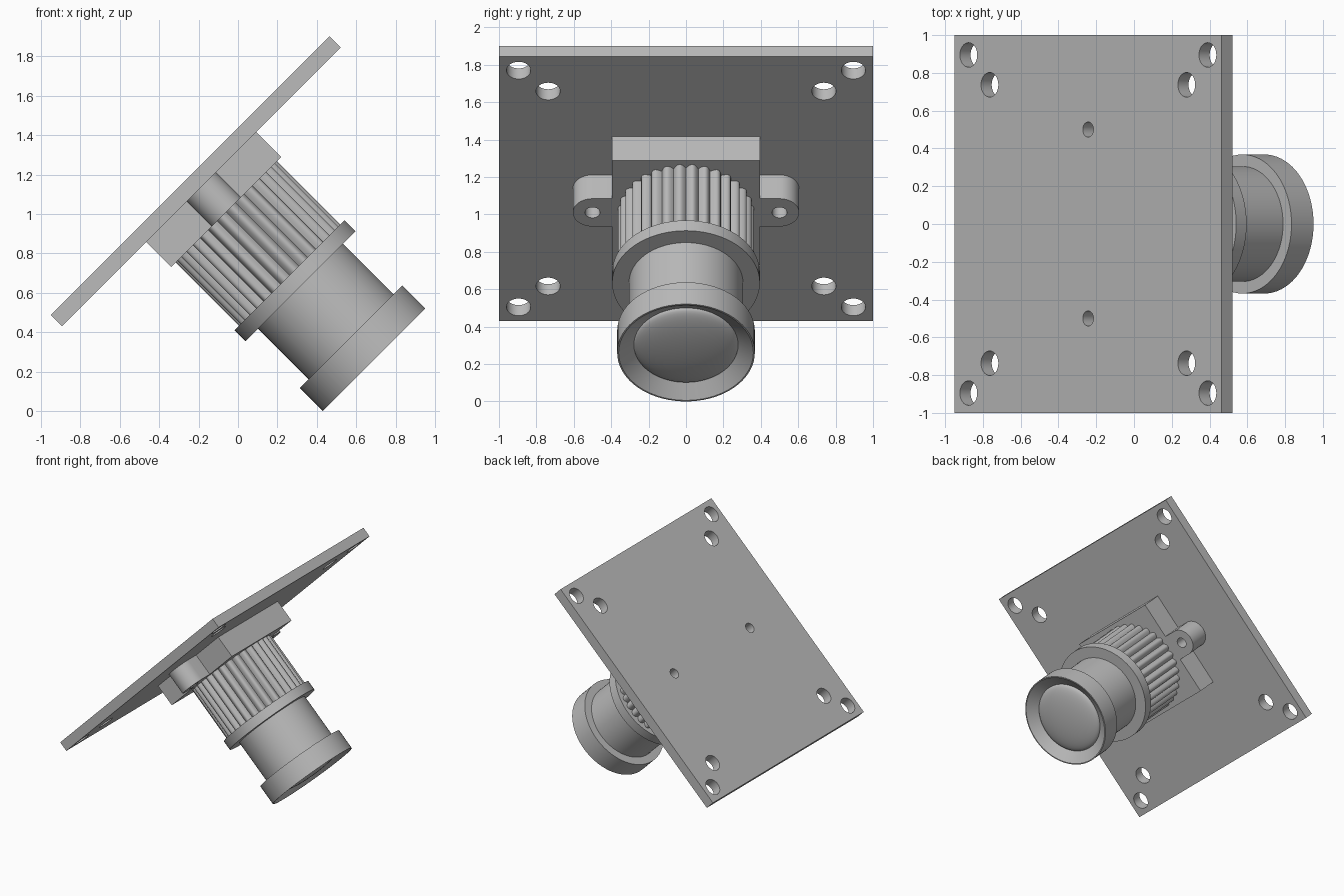
import bpy, bmesh
from math import sin, cos, pi, radians, sqrt
from mathutils import Matrix

if "Cube" in bpy.data.objects:
    bpy.data.objects.remove(bpy.data.objects["Cube"])

grey = bpy.data.materials.new("plain_grey")
grey.use_nodes = True
GREY = (0.5, 0.5, 0.5, 1)
grey.diffuse_color = GREY
grey.node_tree.nodes["Principled BSDF"].inputs["Base Color"].default_value = GREY

# Whole assembly is tilted: local z is the lens axis, pointing out and down
a = sqrt(0.5)
TILT = Matrix(((a, 0, a, -0.243), (0, -1, 0, 0), (a, 0, -a, 1.194), (0, 0, 0, 1)))


def add_object(name, bm):
    bmesh.ops.recalc_face_normals(bm, faces=bm.faces)
    mesh = bpy.data.meshes.new(name)
    bm.to_mesh(mesh)
    bm.free()
    obj = bpy.data.objects.new(name, mesh)
    bpy.context.collection.objects.link(obj)
    mesh.materials.append(grey)
    obj.matrix_world = TILT
    return obj


def prism(name, points, z0, z1):
    """Extrude a flat outline along the lens axis."""
    bm = bmesh.new()
    face = bm.faces.new([bm.verts.new((x, y, z0)) for x, y in points])
    new = bmesh.ops.extrude_face_region(bm, geom=[face])["geom"]
    verts = [v for v in new if isinstance(v, bmesh.types.BMVert)]
    bmesh.ops.translate(bm, verts=verts, vec=(0, 0, z1 - z0))
    return add_object(name, bm)


def lathe(name, profile, steps=72):
    """Spin (radius, height) points about the lens axis."""
    bm = bmesh.new()
    verts = [bm.verts.new((r, 0, z)) for r, z in profile]
    edges = [bm.edges.new(pair) for pair in zip(verts, verts[1:])]
    bmesh.ops.spin(bm, geom=verts + edges, cent=(0, 0, 0), axis=(0, 0, 1),
                   angle=2 * pi, steps=steps)
    bmesh.ops.remove_doubles(bm, verts=bm.verts, dist=0.0001)
    return add_object(name, bm)


def square(h):
    return [(-h, -h), (h, -h), (h, h), (-h, h)]


def drill(obj, holes):
    """Cut round holes given as (x, y, radius)."""
    bm = bmesh.new()
    for x, y, r in holes:
        bmesh.ops.create_cone(bm, cap_ends=True, segments=32, radius1=r, radius2=r,
                              depth=1, matrix=Matrix.Translation((x, y, 0.1)))
    cutter = add_object("hole_cutter", bm)
    cutter.hide_render = True
    mod = obj.modifiers.new("holes", "BOOLEAN")
    mod.operation = "DIFFERENCE"
    mod.solver = "EXACT"
    mod.object = cutter
    bpy.context.view_layer.update()
    bpy.context.view_layer.objects.active = obj
    bpy.ops.object.modifier_apply(modifier=mod.name)
    bpy.data.objects.remove(cutter)


parts = []

# Mounting plate with corner holes and two screw holes
plate = prism("mounting_plate", square(1.0), 0, 0.08)
holes = [(sx * d, sy * d, 0.065) for d in (0.895, 0.737) for sx in (-1, 1) for sy in (-1, 1)]
drill(plate, holes + [(0, s * 0.5, 0.04) for s in (-1, 1)])
parts.append(plate)

# Square holder base and its rounded screw ears
parts.append(prism("holder_base", square(0.395), 0.08, 0.26))
for side, s in (("left", -1), ("right", 1)):
    arc = [(0.105 * cos(i * pi / 20), s * (0.5 + 0.105 * sin(i * pi / 20))) for i in range(21)]
    ear = prism(side + "_screw_ear", [(0.105, s * 0.39)] + arc + [(-0.105, s * 0.39)], 0.08, 0.26)
    drill(ear, [(0, s * 0.5, 0.04)])
    parts.append(ear)

# Ribbed focus ring
RIBS, STEP = 32, 8
outline = []
for i in range(RIBS * STEP):
    t = 2 * pi * i / (RIBS * STEP)
    r = 0.337 + 0.028 * sin(pi * (i % STEP) / STEP)
    outline.append((r * cos(t), r * sin(t)))
parts.append(prism("ribbed_ring", outline, 0.26, 0.715))

# Flange, neck, and front hood with its domed glass
parts.append(lathe("flange", [(0, 0.714), (0.395, 0.714), (0.395, 0.792), (0, 0.792)]))
parts.append(lathe("lens_neck", [(0, 0.79), (0.305, 0.79), (0.305, 1.16), (0, 1.16)]))
parts.append(lathe("lens_hood", [(0, 1.155), (0.368, 1.155), (0.368, 1.32), (0.36, 1.32),
                                 (0.279, 1.26), (0, 1.26)]))
dome = [(0.279 * cos(i * pi / 24), 1.26 + 0.055 * sin(i * pi / 24)) for i in range(12)]
parts.append(lathe("lens_glass", dome + [(0, 1.315)]))

# Smooth the round surfaces, keep hard edges
for obj in bpy.context.view_layer.objects:
    obj.select_set(obj in parts)
bpy.context.view_layer.objects.active = parts[0]
bpy.ops.object.shade_smooth_by_angle(angle=radians(30))
